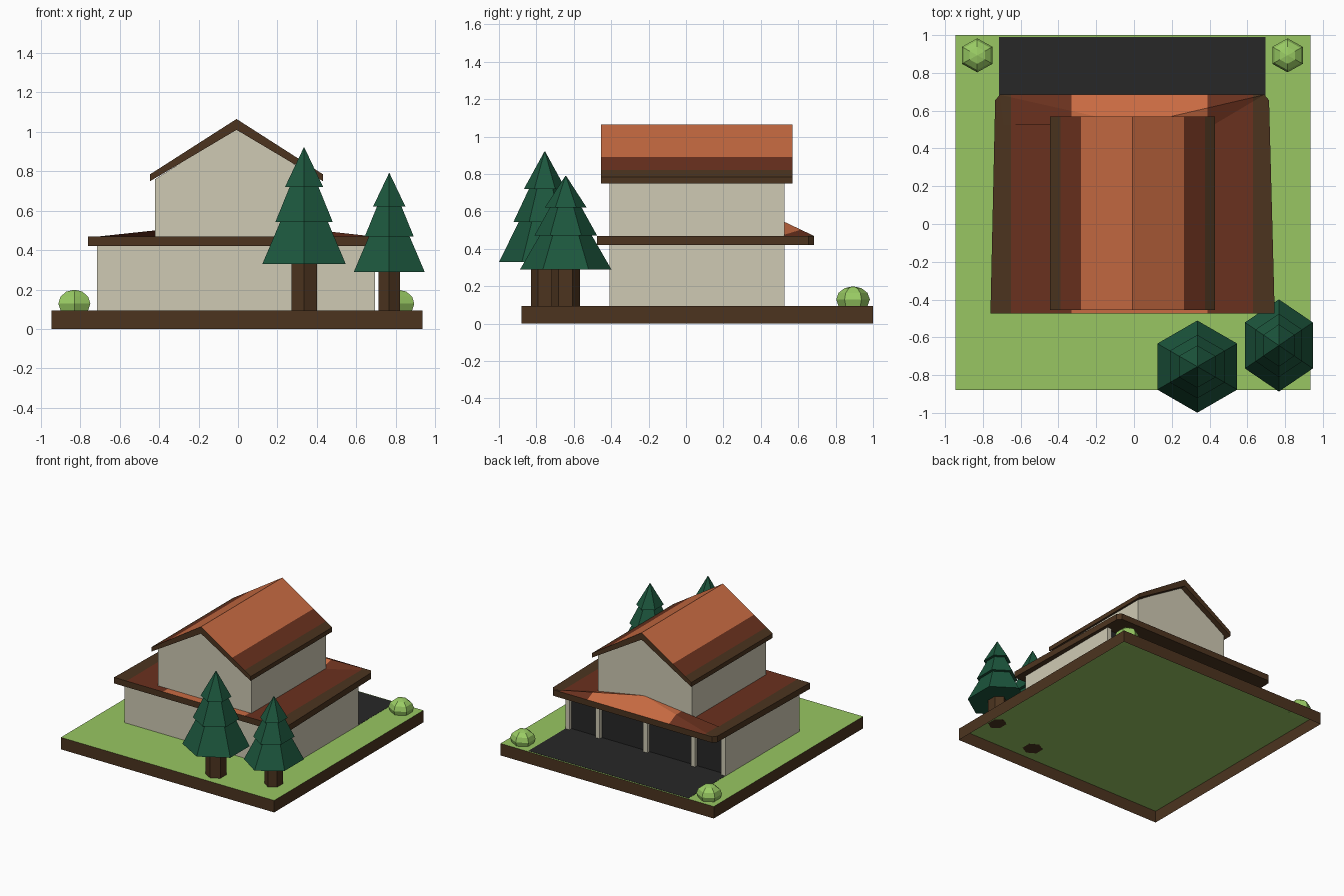
import bpy, bmesh, math
from mathutils import Vector

if "Cube" in bpy.data.objects:
    bpy.data.objects.remove(bpy.data.objects["Cube"])


def lin(c):
    c /= 255
    return c / 12.92 if c <= 0.04045 else ((c + 0.055) / 1.055) ** 2.4


def mat(name, r, g, b):
    m = bpy.data.materials.new(name)
    m.diffuse_color = (lin(r), lin(g), lin(b), 1)
    m.use_nodes = True
    m.node_tree.nodes["Principled BSDF"].inputs["Base Color"].default_value = m.diffuse_color
    return m


GRASS = mat("grass green", 152, 198, 98)
BROWN = mat("dark brown", 76, 52, 31)
WALL = mat("warm plaster", 207, 202, 180)
ORANGE = mat("terracotta", 201, 107, 66)
RED = mat("deep rust", 106, 49, 30)
BLACK = mat("charcoal", 39, 39, 39)
PINE = mat("pine green", 28, 86, 61)
BUSH = mat("bush green", 154, 204, 100)


def make(name, verts, faces, mats, cuts=(), rule=None, drop=None):
    """Build a mesh, slice it at (axis, value) cuts, drop hidden faces, colour the rest by rule."""
    bm = bmesh.new()
    vs = [bm.verts.new(v) for v in verts]
    for f in faces:
        bm.faces.new([vs[i] for i in f])
    bmesh.ops.recalc_face_normals(bm, faces=bm.faces[:])
    for axis, val in cuts:
        no = Vector((0, 0, 0))
        no[axis] = 1
        bmesh.ops.bisect_plane(bm, geom=bm.verts[:] + bm.edges[:] + bm.faces[:],
                               plane_co=no * val, plane_no=no)
    bm.normal_update()
    if drop:
        bmesh.ops.delete(bm, geom=[f for f in bm.faces if drop(f.normal)], context='FACES')
    if rule:
        for f in bm.faces:
            f.material_index = rule(f.calc_center_median(), f.normal)
    me = bpy.data.meshes.new(name)
    bm.to_mesh(me)
    bm.free()
    for m in mats:
        me.materials.append(m)
    ob = bpy.data.objects.new(name, me)
    bpy.context.collection.objects.link(ob)
    return ob


def prism(name, pts, a, b, axis, mats, cuts=(), rule=None, drop=None):
    """Extrude a profile from a to b: axis 'z' takes (x, y), axis 'y' takes (x, z)."""
    put = (lambda p, t: (p[0], p[1], t)) if axis == 'z' else (lambda p, t: (p[0], t, p[1]))
    n = len(pts)
    verts = [put(p, a) for p in pts] + [put(p, b) for p in pts]
    faces = [list(range(n)), list(range(n, 2 * n))]
    faces += [[i, (i + 1) % n, n + (i + 1) % n, n + i] for i in range(n)]
    return make(name, verts, faces, mats, cuts, rule, drop)


def box(name, x0, x1, y0, y1, z0, z1, mats, rule=None, drop=None):
    return prism(name, [(x0, y0), (x1, y0), (x1, y1), (x0, y1)], z0, z1, 'z',
                 mats, (), rule, drop)


def lathe(name, rings, at, m, sx=1.0, n=6):
    """Stack of hexagon rings (radius, z), corners pointing along y."""
    verts, faces = [], []
    for r, z in rings:
        for k in range(n):
            a = math.pi / 2 + 2 * math.pi * k / n
            verts.append((at[0] + sx * r * math.cos(a), at[1] + r * math.sin(a), z))
    for j in range(len(rings) - 1):
        for k in range(n):
            k2 = (k + 1) % n
            faces.append([j * n + k, j * n + k2, (j + 1) * n + k2, (j + 1) * n + k])
    faces += [list(range(n)), list(range(len(verts) - n, len(verts)))]
    return make(name, verts, faces, [m])


# Ground tray: grass sheet with a brown skirt, open underneath
box("ground_tray", -.945, .935, -.88, 1.0, 0, .095, [GRASS, BROWN],
    lambda c, n: 0 if abs(n.z) > .5 else 1, lambda n: n.z < -.5)
box("driveway", -.715, .695, .46, .99, .0955, .097, [BLACK], drop=lambda n: n.z < -.5)

# Ground floor with recessed garage doors between posts at the back
box("lower_walls", -.715, .695, -.41, .527, .095, .43, [WALL],
    drop=lambda n: abs(n.z) > .5 or n.y > .5)
box("garage_doors", -.714, .694, .494, .5, .0955, .425, [BLACK])
for i, x in enumerate((-.697, -.43, -.01, .41, .677)):
    box(f"garage_post_{i + 1}", x - .018, x + .018, .5, .527, .0955, .425, [WALL])


# Lower roof slab, banded by distance from the middle
def lower_bands(c, n):
    if n.z < .3:
        return 2
    if -.33 < c.x < .39:
        return 0
    return 1 if -.65 < c.x < .63 else 2


LOWER_CUTS = [(0, -.65), (0, -.33), (0, .39), (0, .63)]
prism("lower_roof", [(-.76, -.475), (.745, -.475), (.715, .655), (.69, .685),
                     (-.71, .685), (-.735, .655)], .42, .468, 'z',
      [ORANGE, RED, BROWN], LOWER_CUTS, lower_bands)

# Sloped rear porch roof rising to the upper wall, an open sheet
make("rear_roof_slope",
     [(-.69, .524, .469), (0, .524, .545), (.42, .524, .469), (.69, .684, .469), (-.71, .684, .469)],
     [(0, 1, 4), (1, 3, 4), (1, 2, 3)],
     [ORANGE, RED, BROWN], LOWER_CUTS, lower_bands)

# Upper floor with gable ends
prism("upper_walls", [(-.42, .46), (.405, .46), (.405, .76), (-.0075, 1.02), (-.42, .76)],
      -.41, .527, 'y', [WALL], drop=lambda n: abs(n.z) > .5)

# Upper gable roof, banded by height
prism("upper_roof", [(-.445, .785), (-.0075, 1.065), (.43, .785),
                     (.43, .75), (-.0075, 1.01), (-.445, .75)], -.455, .57, 'y',
      [ORANGE, RED, BROWN], [(2, .82), (2, .89)],
      lambda c, n: 2 if n.z < .3 or c.z < .82 else (0 if c.z > .89 else 1))

# Pine trees: three hexagonal tiers on a trunk
for i, (at, z0, z1, sx) in enumerate((((.335, -.755), .33, .92, 1.0),
                                      ((.767, -.643), .29, .79, .85))):
    h = z1 - z0
    lathe(f"tree_trunk_{i + 1}", [(.075, .0945), (.075, z0 + .005)], at, BROWN, sx)
    rings = [(.244, 0), (.14, .36), (.168, .36), (.085, .66), (.112, .66), (.002, 1)]
    lathe(f"tree_foliage_{i + 1}", [(r, z0 + h * t) for r, t in rings], at, PINE, sx)

# Round bushes at the back corners
for i, x in enumerate((-.83, .813)):
    rings = []
    for k in range(-1, 4):
        a = math.radians(30 * k)
        rings.append((max(.09 * math.cos(a), .002), .129 + .07 * math.sin(a)))
    lathe(f"bush_{i + 1}", rings, (x, .893), BUSH, 1.04)
